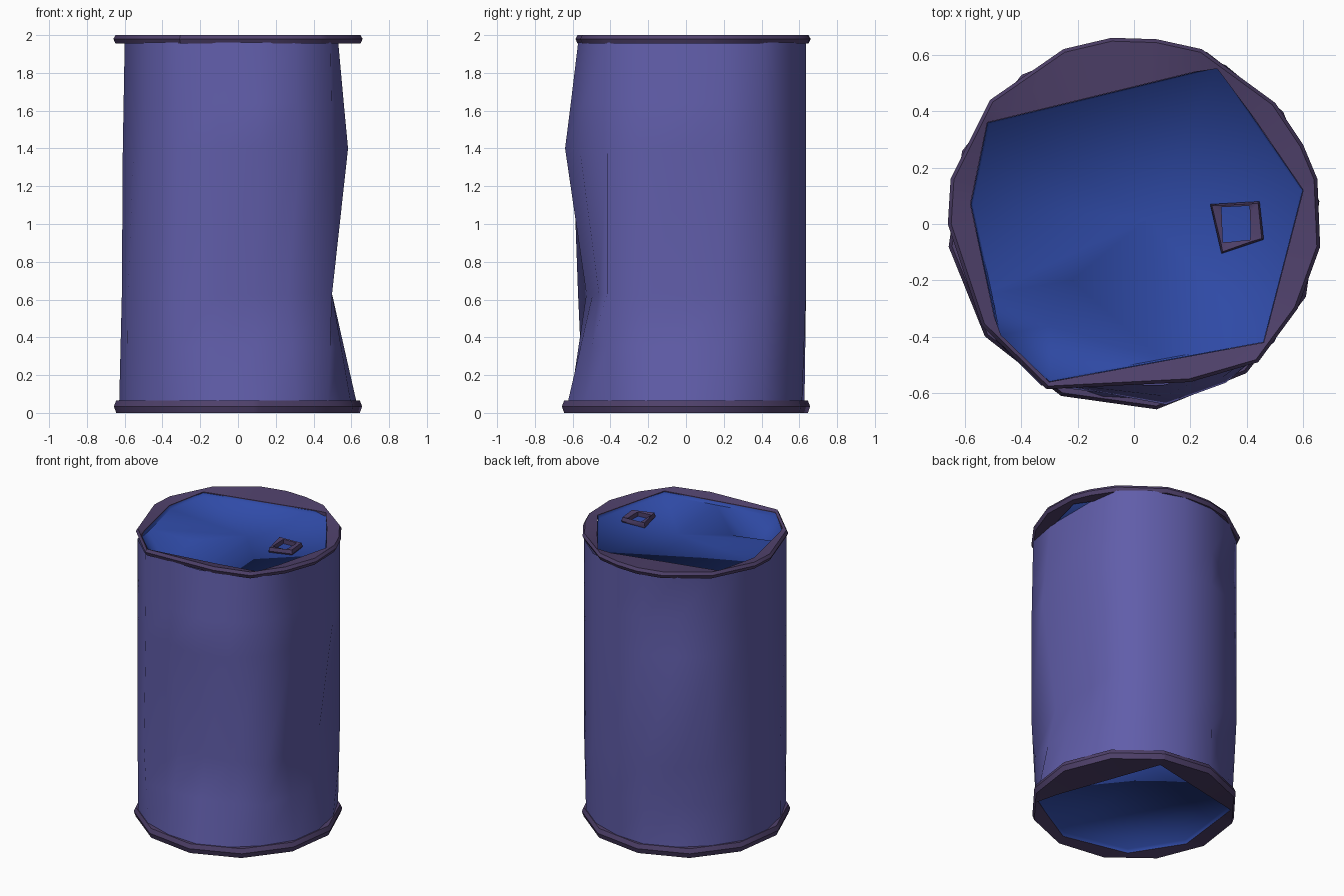
import bpy, bmesh, math
from mathutils import Vector

if "Cube" in bpy.data.objects:
    bpy.data.objects.remove(bpy.data.objects["Cube"])


def material(name, rgb):
    m = bpy.data.materials.new(name)
    m.diffuse_color = (*rgb, 1)
    m.use_nodes = True
    m.node_tree.nodes["Principled BSDF"].inputs["Base Color"].default_value = m.diffuse_color
    return m


BODY = material("violet blue", (0.118, 0.110, 0.40))
LID = material("bright blue", (0.029, 0.070, 0.39))
RIM = material("dark plum", (0.078, 0.052, 0.145))


def make(name, verts, faces, mat, angle, fix=False, facing=None):
    bm = bmesh.new()
    vs = [bm.verts.new(v) for v in verts]
    for f in faces:
        bm.faces.new([vs[i] for i in f])
    bm.normal_update()
    if fix:
        bmesh.ops.recalc_face_normals(bm, faces=bm.faces[:])
    if facing:
        for f in bm.faces:
            if f.normal.z * facing < 0:
                f.normal_flip()
    me = bpy.data.meshes.new(name)
    bm.to_mesh(me)
    bm.free()
    me.materials.append(mat)
    ob = bpy.data.objects.new(name, me)
    bpy.context.collection.objects.link(ob)
    bpy.ops.object.select_all(action='DESELECT')
    ob.select_set(True)
    bpy.context.view_layer.objects.active = ob
    bpy.ops.object.shade_smooth_by_angle(angle=math.radians(angle))
    return ob


def polar(points):
    """Polygon from (degrees, radius) pairs."""
    return [(r * math.cos(math.radians(a)), r * math.sin(math.radians(a))) for a, r in points]


def reach(poly, a):
    """Distance from the origin to the polygon along angle a."""
    d = Vector((math.cos(a), math.sin(a)))
    best = 0
    for p, q in zip(poly, poly[1:] + poly[:1]):
        p, e = Vector(p), Vector(q) - Vector(p)
        den = d.cross(e)
        if abs(den) < 1e-9:
            continue
        t, s = p.cross(e) / den, p.cross(d) / den
        if t > 0 and -1e-4 <= s <= 1.0001:
            best = max(best, t)
    return best


def ring(name, outer, inner, z_wall, z_mid, z_edge, z_in, centre=(0, 0), lip=0.012):
    """Closed bead between two irregular polygons."""
    angles = sorted({round(math.atan2(y, x), 3) for x, y in outer + inner})
    verts, faces, n, k = [], [], len(angles), 5
    for a in angles:
        ro, ri = reach(outer, a), reach(inner, a)
        ri = min(ri, ro - 2 * lip)
        for r, z in ((ro - lip, z_wall), (ro, z_mid), (ro - lip, z_edge), (ri, z_in), (ri, z_wall)):
            verts.append((centre[0] + r * math.cos(a), centre[1] + r * math.sin(a), z))
    for i in range(n):
        j = (i + 1) % n
        for s in range(k):
            t = (s + 1) % k
            faces.append((i * k + s, j * k + s, j * k + t, i * k + t))
    return make(name, verts, faces, RIM, 35, fix=True)


# dented drum wall: a bent outline at four heights
back = [(40, .65), (60, .65), (80, .645), (100, .645), (120, .645), (140, .65)]
base = polar([(i * 30 + 7, .645) for i in range(12)])
waist = polar([(-40, .65)] + back + [(160, .63), (180, .615), (200, .62), (220, .64), (240, .66)])
chest = polar([(-40, .65), (-20, .62), (20, .62)] + back
              + [(180, .61), (220, .64), (240, .645), (280, .65), (300, .65)])
neck = polar([(-40, .64), (-20, .565), (20, .565)] + back
             + [(180, .60), (220, .64), (240, .65), (280, .58), (300, .60)])
STEPS = 18


def outline(poly):
    return [reach(poly, 2 * math.pi * i / STEPS + 1e-5) for i in range(STEPS)]


def between(p, q, f, dent):
    """Blend two outlines and push in the back left vertex at 120 degrees."""
    out = [u + (v - u) * f for u, v in zip(outline(p), outline(q))]
    out[6] -= dent
    return out


rows = [(0.05, outline(base)), (0.35, between(base, waist, .52, .06)), (0.63, outline(waist)),
        (1.40, outline(chest)), (1.64, between(chest, neck, .44, .06)), (1.96, outline(neck))]
verts = [(r * math.cos(2 * math.pi * i / STEPS), r * math.sin(2 * math.pi * i / STEPS), z)
         for z, radii in rows for i, r in enumerate(radii)]
faces = [(k * STEPS + i, k * STEPS + (i + 1) % STEPS,
          (k + 1) * STEPS + (i + 1) % STEPS, (k + 1) * STEPS + i)
         for k in range(len(rows) - 1) for i in range(STEPS)]
make("drum_wall", verts, faces, BODY, 80)

# bent top rim
top_out = [(.66, -.08), (.65, .16), (.6, .28), (.5, .43), (.24, .62), (.08, .655), (-.08, .66),
           (-.25, .62), (-.51, .44), (-.65, .16), (-.66, 0), (-.54, -.36), (-.31, -.585),
           (.2, -.56), (.44, -.49), (.58, -.3)]
top_in = [(-.52, .36), (.3, .56), (.6, .12), (.46, -.42), (-.3, -.56), (-.48, -.4), (-.58, .07)]
ring("top_rim", top_out, top_in, 1.955, 1.98, 2.0, 1.985)

# bent bottom rim
low_out = polar([(i * 30 + 7, .662) for i in range(12)])
low_in = [(.52, -.34), (.21, .51), (-.5, .36), (-.56, -.15), (-.35, -.48), (.1, -.58)]
ring("bottom_rim", low_out, low_in, 0.065, 0.035, 0.0, 0.015)

# top lid: turned-up edge, with a creased dent at the front left
Z = 1.96
lid = [(x * .985, y * .985, Z) for x, y in top_in]
lid += [(.1, -.48, Z), (-.3, -.36, 1.80), (-.53, -.25, Z), (.05, .02, Z), (-.22, -.2, 1.94)]
fan = [0, 1, 2, 3, 7, 11, 9, 6]
faces = [(10, a, b) for a, b in zip(fan, fan[1:] + fan[:1])]
faces += [(7, 8, 11), (11, 8, 9), (7, 4, 8), (4, 5, 8), (5, 9, 8), (3, 4, 7), (5, 6, 9)]
lid += [(x * .998, y * .998, Z + .02) for x, y in top_in]
faces += [(i, (i + 1) % 7, 12 + (i + 1) % 7, 12 + i) for i in range(7)]
make("top_lid", lid, faces, LID, 100, facing=1)

# bottom plate with a turned-down edge
n = len(low_in)
plate = [(x * .985, y * .985, .04) for x, y in low_in] + [(x * .998, y * .998, .016) for x, y in low_in]
faces = [tuple(range(n))]
faces += [(i, (i + 1) % n, n + (i + 1) % n, n + i) for i in range(n)]
make("bottom_plate", plate, faces, LID, 100, facing=-1)

# square filler collar on the lid
ring("filler_collar", [(-.1, .08), (.075, .09), (.09, -.045), (-.06, -.095)],
     [(-.06, .07), (.04, .075), (.045, -.05), (-.055, -.055)],
     1.955, 1.97, 1.995, 1.99, centre=(.37, -.01), lip=0.008)
